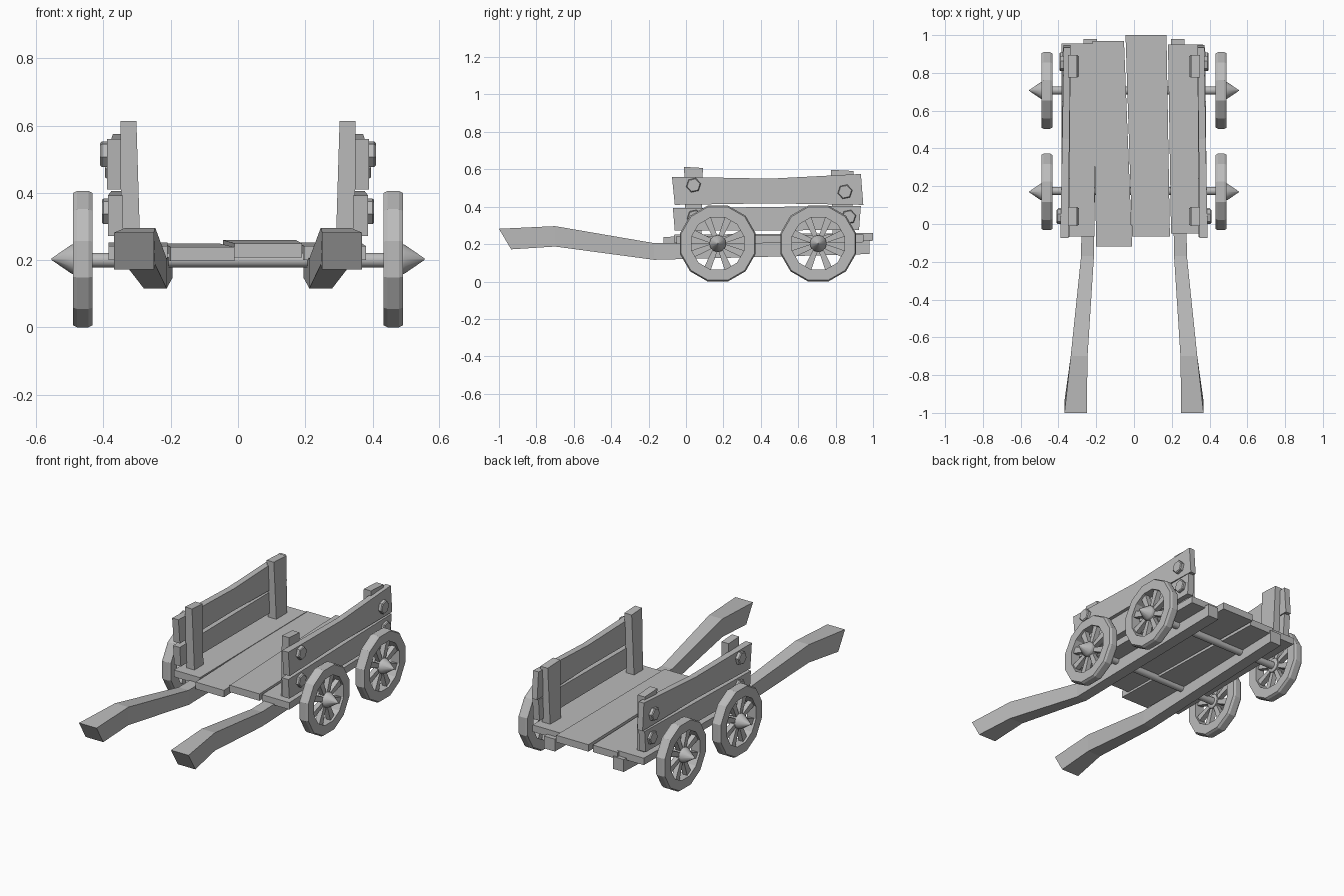
import bpy, bmesh, math
from mathutils import Matrix, Vector

cube = bpy.data.objects.get("Cube")
if cube:
    bpy.data.objects.remove(cube, do_unlink=True)

GREY = (0.5, 0.5, 0.5, 1)
mat = bpy.data.materials.new("plain grey")
mat.use_nodes = True
mat.diffuse_color = GREY
mat.node_tree.nodes["Principled BSDF"].inputs["Base Color"].default_value = GREY


def finish(name, bm, smooth=False):
    bmesh.ops.recalc_face_normals(bm, faces=bm.faces)
    mesh = bpy.data.meshes.new(name)
    bm.to_mesh(mesh)
    bm.free()
    mesh.materials.append(mat)
    obj = bpy.data.objects.new(name, mesh)
    bpy.context.collection.objects.link(obj)
    if smooth:
        bpy.ops.object.select_all(action='DESELECT')
        obj.select_set(True)
        bpy.context.view_layer.objects.active = obj
        bpy.ops.object.shade_smooth_by_angle(angle=math.radians(35))
    return obj


def loft(bm, rings, closed=False):
    """Skin matching rings of points; cap the ends unless the loop closes."""
    loops = [[bm.verts.new(p) for p in ring] for ring in rings]
    pairs = list(zip(loops, loops[1:]))
    if closed:
        pairs.append((loops[-1], loops[0]))
    else:
        bm.faces.new(loops[0])
        bm.faces.new(loops[-1])
    for a, b in pairs:
        for i in range(len(a)):
            j = (i + 1) % len(a)
            bm.faces.new((a[i], a[j], b[j], b[i]))


def beam(name, sections, side=1):
    """Lengthwise beam; a section is y top, y bottom, x in, x out, z low, z high."""
    bm = bmesh.new()
    loft(bm, [[(side * xi, yb, lo), (side * xo, yb, lo), (side * xo, yt, hi), (side * xi, yt, hi)]
              for yt, yb, xi, xo, lo, hi in sections])
    return finish(name, bm)


def circle(x, r, n, cy=0, cz=0, turn=0.0):
    return [(x, cy + r * math.cos(2 * math.pi * (i + turn) / n),
             cz + r * math.sin(2 * math.pi * (i + turn) / n)) for i in range(n)]


def lathe(name, profile, n, cy, cz, closed=False, turn=0.0, smooth=False):
    """Turn an (x, radius) profile round a sideways axis."""
    bm = bmesh.new()
    loft(bm, [circle(x, r, n, cy, cz, turn) for x, r in profile], closed)
    return finish(name, bm, smooth)


# Deck planks: front (x0, x1, y), back (x0, x1, y), height offset
planks = [
    (-0.385, -0.21, -0.065, -0.385, -0.21, 0.955, 0.0),
    (-0.2, -0.01, -0.12, -0.22, -0.053, 0.97, -0.003),
    (-0.01, 0.19, -0.065, -0.045, 0.172, 1.0, 0.008),
    (0.196, 0.38, -0.05, 0.18, 0.365, 0.95, 0.0),
]
for i, (a0, a1, ya, b0, b1, yb, dz) in enumerate(planks):
    beam(f"deck_plank_{i + 1}", [(ya, ya, a0, a1, 0.2 + dz, 0.242 + dz),
                                 (yb, yb, b0, b1, 0.21 + dz, 0.252 + dz)])

WHEEL_Z = 0.203
for side, label in ((1, "left"), (-1, "right")):
    # Curved pulling shaft running on under the deck
    beam(f"{label}_shaft", [
        (-1.0, -0.935, 0.25, 0.368, 0.172, 0.282),
        (-0.7, -0.7, 0.246, 0.335, 0.187, 0.296),
        (-0.17, -0.17, 0.212, 0.28, 0.116, 0.205),
        (0.98, 0.98, 0.195, 0.268, 0.147, 0.222)], side)

    # Posts, leaning slightly outward
    for where, y, width, top in (("front", 0.04, 0.1, 0.613), ("back", 0.835, 0.12, 0.597)):
        bm = bmesh.new()
        rings = []
        for z, xi, xo, w in ((0.22, 0.29, 0.345, width * 0.85), (top, 0.302, 0.35, width)):
            rings.append([(side * xi, y - w / 2, z), (side * xo, y - w / 2, z),
                          (side * xo, y + w / 2, z - 0.006), (side * xi, y + w / 2, z - 0.006)])
        loft(bm, rings)
        finish(f"{label}_{where}_post", bm)

    # Side rails
    beam(f"{label}_upper_rail", [
        (-0.075, -0.06, 0.348, 0.39, 0.41, 0.56),
        (0.45, 0.45, 0.342, 0.38, 0.418, 0.55),
        (0.935, 0.948, 0.336, 0.372, 0.41, 0.575)], side)
    beam(f"{label}_lower_rail", [
        (-0.07, -0.06, 0.342, 0.387, 0.272, 0.392),
        (0.935, 0.925, 0.336, 0.377, 0.275, 0.405)], side)

    # Hexagonal bolts
    for name, y, z, x in (("upper_front", 0.04, 0.515, 0.41), ("upper_back", 0.85, 0.48, 0.395),
                          ("lower_front", 0.045, 0.345, 0.405), ("lower_back", 0.87, 0.345, 0.395)):
        lathe(f"{label}_{name}_bolt", [(side * 0.35, 0.04), (side * (x - 0.005), 0.04),
                                       (side * x, 0.035)], 6, y, z, turn=0.2)

    # Wheels
    for where, y in (("front", 0.17), ("back", 0.707)):
        lathe(f"{label}_{where}_wheel_rim",
              [(side * x, r) for x, r in ((0.432, 0.145), (0.432, 0.203), (0.445, 0.21),
                                          (0.478, 0.21), (0.491, 0.203), (0.491, 0.145))],
              12, y, WHEEL_Z, closed=True, turn=0.5)
        lathe(f"{label}_{where}_wheel_hub",
              [(side * x, r) for x, r in ((0.435, 0.03), (0.44, 0.043), (0.488, 0.045),
                                          (0.495, 0.043), (0.555, 0.002))],
              12, y, WHEEL_Z, smooth=True)
        # Spokes flare toward the rim
        bm = bmesh.new()
        for k in range(8):
            turn = Matrix.Rotation(math.pi * (k + 0.5) / 4, 3, 'X')
            rings = []
            for r, w in ((0.03, 0.012), (0.155, 0.02)):
                corners = ((0.447, -w), (0.477, -w), (0.477, w), (0.447, w))
                rings.append([turn @ Vector((side * x, t, r)) + Vector((0, y, WHEEL_Z))
                              for x, t in corners])
            loft(bm, rings)
        finish(f"{label}_{where}_wheel_spokes", bm)

# Axles
for where, y in (("front", 0.175), ("back", 0.707)):
    lathe(f"{where}_axle", [(-0.47, 0.022), (0.47, 0.022)], 12, y, 0.2, smooth=True)
